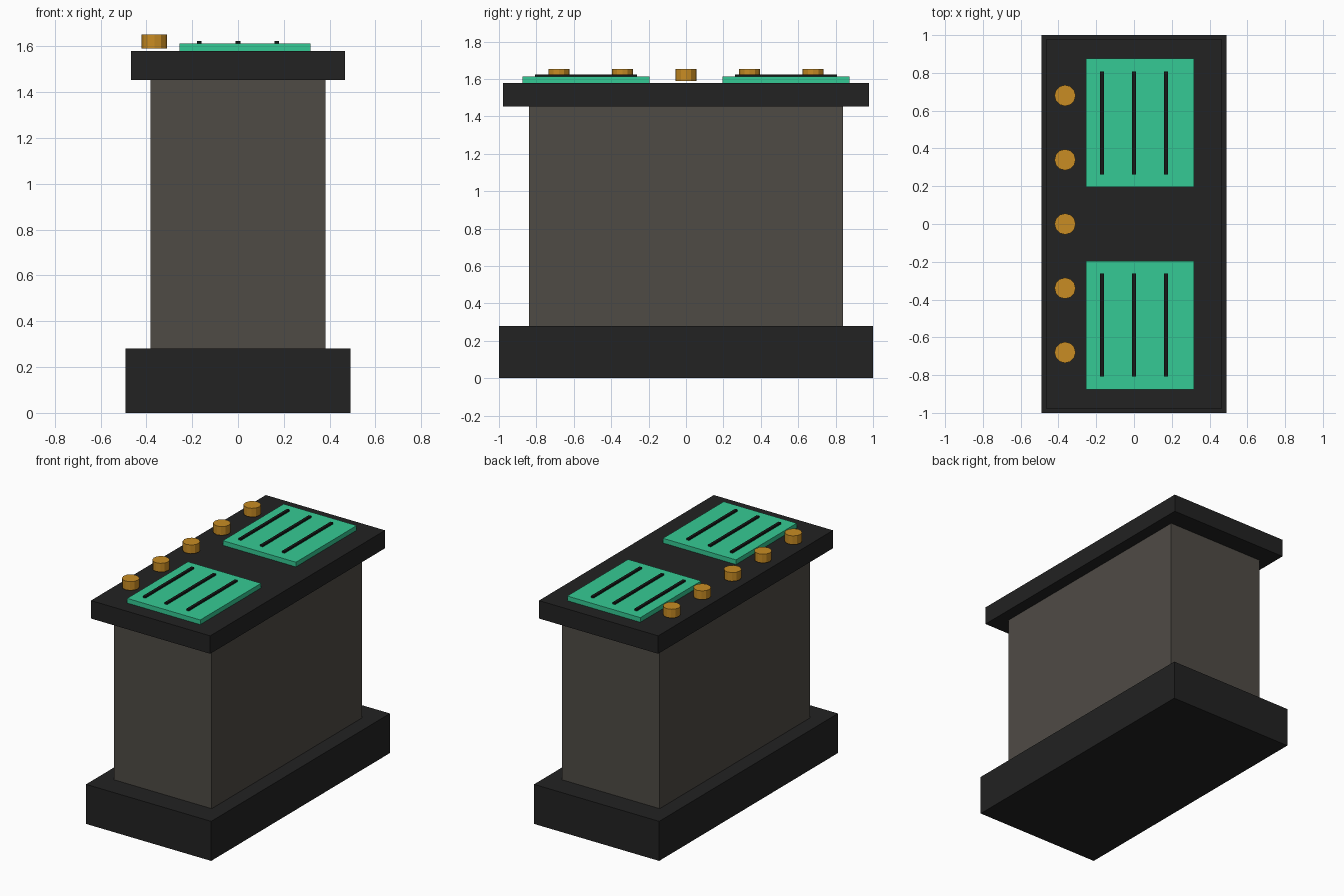
import bpy, bmesh
from mathutils import Matrix

if "Cube" in bpy.data.objects:
    bpy.data.objects.remove(bpy.data.objects["Cube"])


def material(name, rgb):
    m = bpy.data.materials.new(name)
    m.diffuse_color = (*rgb, 1)
    m.use_nodes = True
    m.node_tree.nodes["Principled BSDF"].inputs["Base Color"].default_value = m.diffuse_color
    return m


BLACK = material("charcoal black", (0.016, 0.016, 0.016))
GREY = material("warm grey", (0.078, 0.070, 0.060))
GREEN = material("mint green", (0.036, 0.590, 0.297))
AMBER = material("amber", (0.580, 0.262, 0.017))
SLOT = material("slot black", (0.008, 0.009, 0.008))


def add_object(name, bm, mat):
    mesh = bpy.data.meshes.new(name)
    bm.to_mesh(mesh)
    bm.free()
    mesh.materials.append(mat)
    bpy.context.collection.objects.link(bpy.data.objects.new(name, mesh))


def box(name, x, y, z, mat):
    """Box from (min, max) pairs on each axis."""
    bm = bmesh.new()
    spans = (x, y, z)
    centre = [(a + b) / 2 for a, b in spans]
    size = [b - a for a, b in spans]
    bmesh.ops.create_cube(bm, size=1, matrix=Matrix.Translation(centre) @ Matrix.Diagonal((*size, 1)))
    add_object(name, bm, mat)


def knob(name, x, y, z0, z1, r, mat):
    bm = bmesh.new()
    bmesh.ops.create_cone(bm, cap_ends=True, segments=12, radius1=r, radius2=r, depth=z1 - z0,
                          matrix=Matrix.Translation((x, y, (z0 + z1) / 2)))
    add_object(name, bm, mat)


# Cabinet: plinth, body and overhanging top
box("plinth", (-0.49, 0.49), (-1, 1), (0, 0.28), BLACK)
box("cabinet_body", (-0.382, 0.382), (-0.84, 0.84), (0.28, 1.452), GREY)
box("top_slab", (-0.467, 0.467), (-0.978, 0.978), (1.452, 1.579), BLACK)

# Two green panels, each with three raised dark strips
for side, label in ((-1, "front"), (1, "back")):
    yc = side * 0.535
    box(f"{label}_panel", (-0.255, 0.317), (yc - 0.34, yc + 0.34), (1.579, 1.612), GREEN)
    for i, x in enumerate((-0.17, 0, 0.17)):
        box(f"{label}_strip_{i + 1}", (x - 0.01, x + 0.01), (yc - 0.272, yc + 0.272), (1.606, 1.624), SLOT)

# Row of amber knobs, sitting just clear of the top
for i in range(5):
    knob(f"knob_{i + 1}", -0.365, (i - 2) * 0.34, 1.59, 1.652, 0.056, AMBER)
